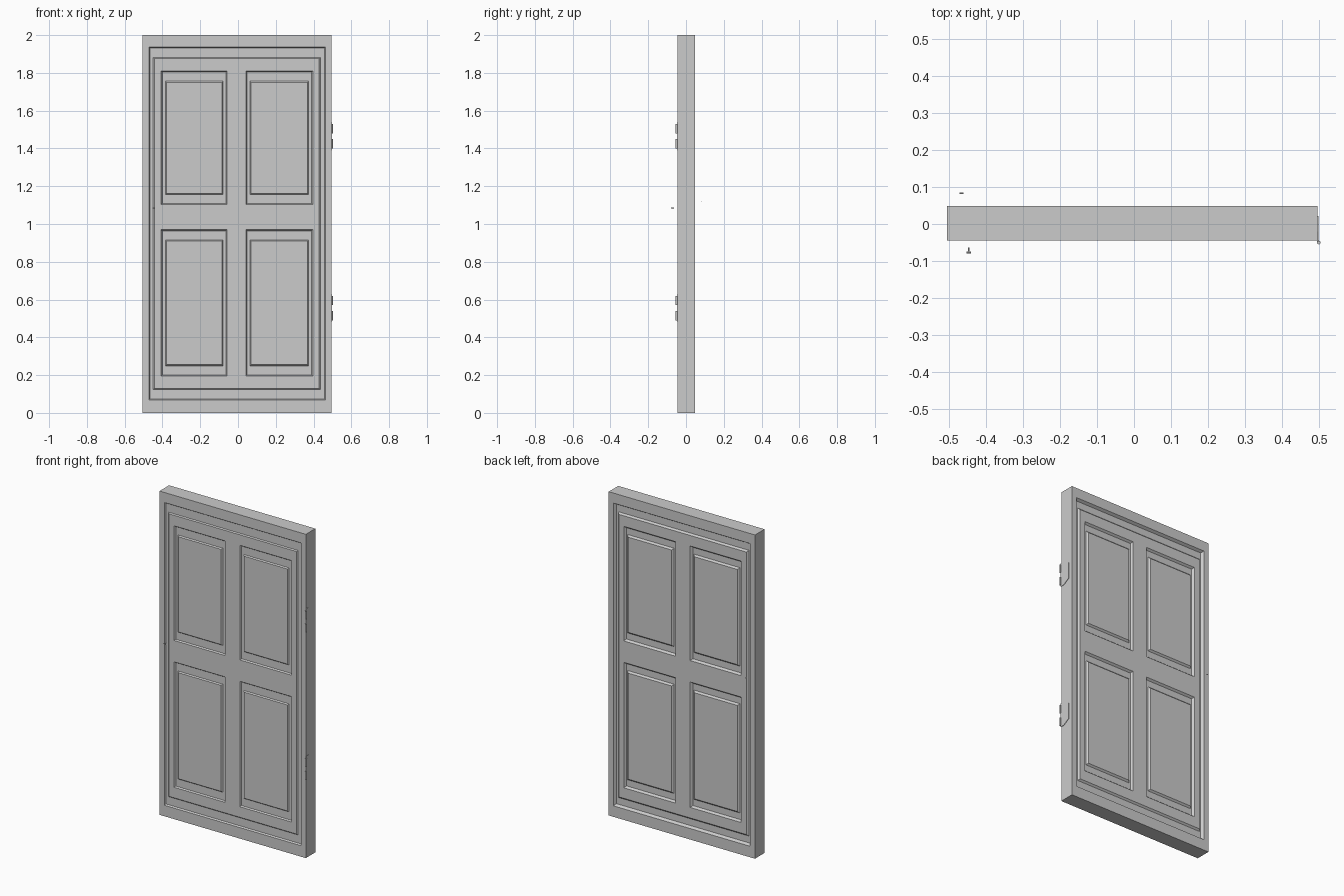
import bpy, bmesh, math
from mathutils import Matrix

if "Cube" in bpy.data.objects:
    bpy.data.objects.remove(bpy.data.objects["Cube"])


def finish(name, bm):
    bmesh.ops.remove_doubles(bm, verts=bm.verts, dist=1e-5)
    bmesh.ops.recalc_face_normals(bm, faces=bm.faces)
    me = bpy.data.meshes.new(name)
    bm.to_mesh(me)
    bm.free()
    ob = bpy.data.objects.new(name, me)
    bpy.context.collection.objects.link(ob)
    return ob


def corners(r, y):
    x0, x1, z0, z1 = r
    return [(x0, y, z0), (x1, y, z0), (x1, y, z1), (x0, y, z1)]


def quad(bm, pts):
    return bm.faces.new([bm.verts.new(p) for p in pts])


def shrink(r, d):
    return (r[0] + d, r[1] - d, r[2] + d, r[3] - d)


def loft(bm, steps):
    # bands of quads between successive nested rectangles
    for (ra, ya), (rb, yb) in zip(steps, steps[1:]):
        a, b = corners(ra, ya), corners(rb, yb)
        for i in range(4):
            j = (i + 1) % 4
            quad(bm, [a[i], a[j], b[j], b[i]])


OUTER = (-0.505, 0.495, 0.0, 2.0)
GROOVE = (-0.472, 0.463, 0.068, 1.938)
LEAF = (-0.443, 0.43, 0.13, 1.875)
COLS = [(-0.407, -0.058), (0.042, 0.396)]
ROWS = [(0.195, 0.97), (1.102, 1.81)]


def door_side(bm, face, groove, leaf, recess, field, w):
    # frame border, groove, and step back up to the leaf
    loft(bm, [(OUTER, face), (GROOVE, face), (shrink(GROOVE, w), groove),
              (shrink(LEAF, -w), groove), (LEAF, leaf)])
    # leaf face with four openings
    xs = [LEAF[0], *COLS[0], *COLS[1], LEAF[1]]
    zs = [LEAF[2], *ROWS[0], *ROWS[1], LEAF[3]]
    for i in range(5):
        for j in range(5):
            r = (xs[i], xs[i + 1], zs[j], zs[j + 1])
            if not (i % 2 and j % 2):
                quad(bm, corners(r, leaf))
                continue
            # sunken moulding around a raised panel field
            inner = (r[0] + 0.028, r[1] - 0.028, r[2] + 0.06, r[3] - 0.06)
            loft(bm, [(r, leaf), (shrink(r, w), recess),
                      (shrink(inner, -w), recess), (inner, field)])
            quad(bm, corners(inner, field))


# door slab with its frame, both sides
bm = bmesh.new()
door_side(bm, -0.045, -0.036, -0.042, -0.034, -0.041, 0.006)
door_side(bm, 0.048, 0.032, 0.042, 0.03, 0.04, 0.01)
loft(bm, [(OUTER, -0.045), (OUTER, 0.048)])
finish("door_slab", bm)


def cylinder(name, loc, r, h, axis="Z", seg=12):
    bm = bmesh.new()
    bmesh.ops.create_cone(bm, cap_ends=True, segments=seg, radius1=r, radius2=r, depth=h)
    if axis != "Z":
        turn = Matrix.Rotation(math.pi / 2, 4, "X" if axis == "Y" else "Y")
        bmesh.ops.transform(bm, matrix=turn, verts=bm.verts)
    bmesh.ops.translate(bm, vec=loc, verts=bm.verts)
    return finish(name, bm)


# hinges: tapered plate plus two knuckles
for label, zc in (("lower", 0.555), ("upper", 1.465)):
    bm = bmesh.new()
    outline = [(-0.048, -0.075), (-0.02, -0.075), (0.022, -0.05),
               (0.022, 0.05), (-0.02, 0.075), (-0.048, 0.075)]
    base = bm.faces.new([bm.verts.new((0.494, y, zc + z)) for y, z in outline])
    ext = bmesh.ops.extrude_face_region(bm, geom=[base])["geom"]
    bmesh.ops.translate(bm, vec=(0.004, 0, 0),
                        verts=[v for v in ext if isinstance(v, bmesh.types.BMVert)])
    finish(label + "_hinge_plate", bm)
    for k, dz in enumerate((-0.04, 0.04)):
        cylinder(f"{label}_hinge_knuckle_{k}", (0.499, -0.05, zc + dz), 0.005, 0.05)

# tiny handle pieces
cylinder("front_handle_stem", (-0.446, -0.07, 1.085), 0.002, 0.014, "Y", 8)
cylinder("front_handle_grip", (-0.446, -0.077, 1.085), 0.003, 0.012, "X", 8)
cylinder("back_handle_grip", (-0.466, 0.083, 1.12), 0.002, 0.01, "X", 8)
